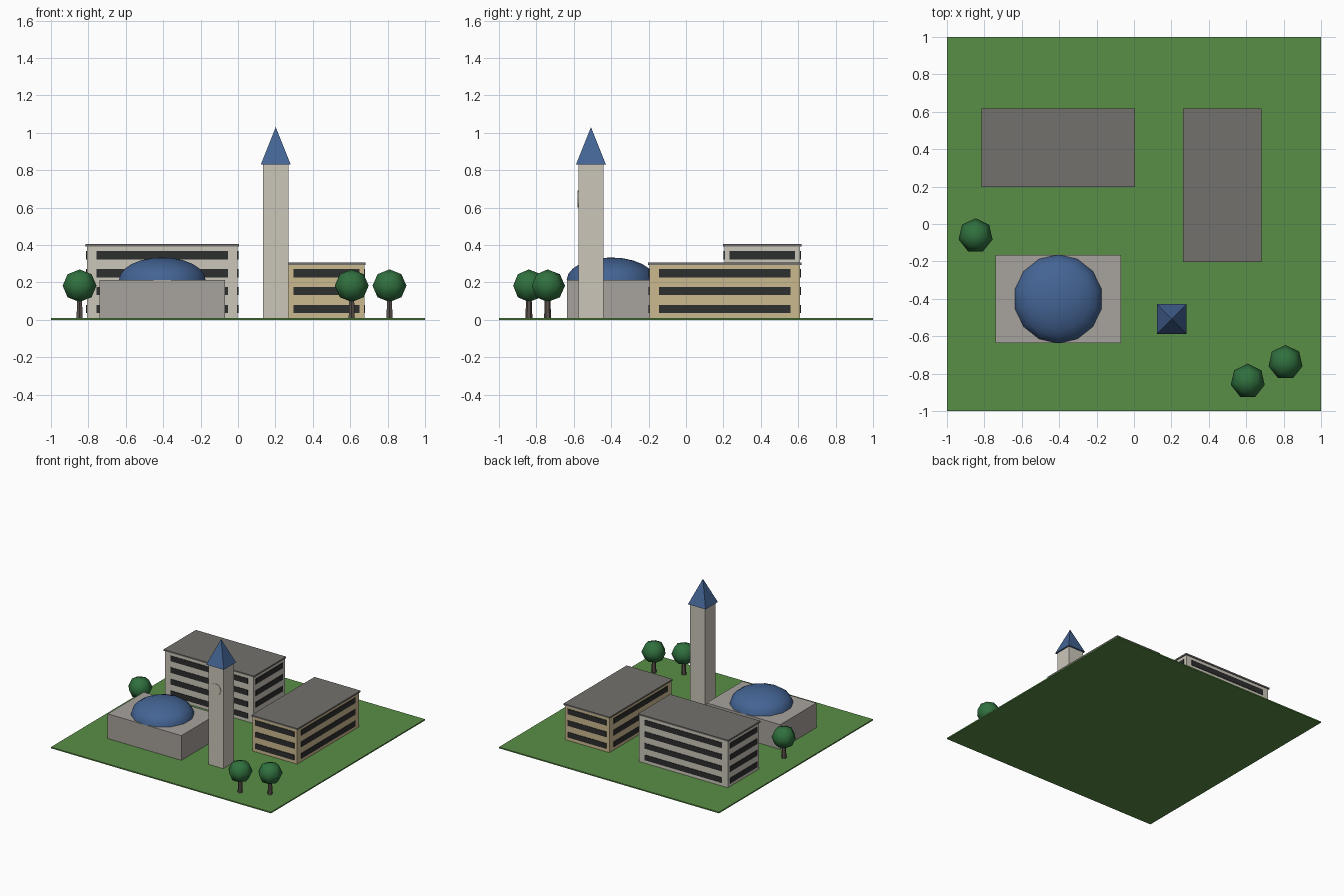
import bpy, bmesh, math
from mathutils import Matrix

if "Cube" in bpy.data.objects:
    bpy.data.objects.remove(bpy.data.objects["Cube"])


def material(name, r, g, b):
    def lin(c):
        c /= 255
        return c / 12.92 if c <= 0.04045 else ((c + 0.055) / 1.055) ** 2.4
    m = bpy.data.materials.new(name)
    m.diffuse_color = (lin(r), lin(g), lin(b), 1)
    m.use_nodes = True
    m.node_tree.nodes["Principled BSDF"].inputs["Base Color"].default_value = m.diffuse_color
    return m


GRASS = material("grass green", 90, 142, 70)
PALE = material("pale wall", 203, 198, 186)
TAN = material("tan wall", 203, 186, 143)
ROOF = material("roof grey", 116, 113, 109)
GLASS = material("dark window", 45, 46, 47)
STONE = material("hall stone", 167, 162, 156)
BLUE = material("blue roof", 68, 100, 148)
LEAF = material("leaf green", 48, 112, 62)
BARK = material("bark", 92, 84, 76)


def finish(name, bm, mat, smooth=False):
    me = bpy.data.meshes.new(name)
    bmesh.ops.recalc_face_normals(bm, faces=bm.faces)
    bm.to_mesh(me)
    bm.free()
    me.materials.append(mat)
    for p in me.polygons:
        p.use_smooth = smooth
    ob = bpy.data.objects.new(name, me)
    bpy.context.collection.objects.link(ob)
    return ob


def add_box(bm, x0, x1, y0, y1, z0, z1):
    mat = Matrix.Translation(((x0 + x1) / 2, (y0 + y1) / 2, (z0 + z1) / 2)) \
        @ Matrix.Diagonal((x1 - x0, y1 - y0, z1 - z0, 1))
    bmesh.ops.create_cube(bm, size=1, matrix=mat)


def box(name, dims, mat):
    bm = bmesh.new()
    add_box(bm, *dims)
    return finish(name, bm, mat)


def cone(name, loc, r1, r2, z0, z1, seg, mat, rot=0, smooth=False):
    bm = bmesh.new()
    bmesh.ops.create_cone(
        bm, cap_ends=True, segments=seg, radius1=r1, radius2=r2, depth=z1 - z0,
        matrix=Matrix.Translation((*loc, (z0 + z1) / 2)) @ Matrix.Rotation(rot, 4, 'Z'))
    return finish(name, bm, mat, smooth)


def office(name, x0, x1, y0, y1, floors, top, wall):
    # walls, overhanging roof slab, ribbon windows on all four sides
    box(name + "_walls", (x0, x1, y0, y1, 0.005, top - 0.01), wall)
    e = 0.007
    box(name + "_roof", (x0 - e, x1 + e, y0 - e, y1 + e, top - 0.012, top), ROOF)
    bm = bmesh.new()
    mx, my = (x1 - x0) * 0.065, (y1 - y0) * 0.065
    p = 0.004
    for i in range(floors):
        z0 = 0.036 + 0.0955 * i
        z1 = z0 + 0.044
        for y in (y0, y1):
            add_box(bm, x0 + mx, x1 - mx, y - p, y + p, z0, z1)
        for x in (x0, x1):
            add_box(bm, x - p, x + p, y0 + my, y1 - my, z0, z1)
    finish(name + "_windows", bm, GLASS)


# lawn
box("lawn", (-1, 1, -1, 1, 0, 0.01), GRASS)

# office blocks
office("tall_block", -0.808, -0.002, 0.205, 0.61, 4, 0.404, PALE)
office("low_block", 0.27, 0.675, -0.196, 0.61, 3, 0.306, TAN)

# domed hall
box("hall", (-0.74, -0.07, -0.635, -0.167, 0.005, 0.213), STONE)
bm = bmesh.new()
bmesh.ops.create_uvsphere(bm, u_segments=14, v_segments=12, radius=1)
bmesh.ops.delete(bm, geom=[v for v in bm.verts if v.co.z < -0.01], context='VERTS')
bmesh.ops.transform(bm, verts=bm.verts, matrix=Matrix.Translation((-0.405, -0.401, 0.213))
                    @ Matrix.Diagonal((0.237, 0.237, 0.12, 1)))
finish("dome", bm, BLUE, True)

# clock tower with pyramid spire and round dial on the front
TX, TY = 0.202, -0.508
box("tower", (TX - 0.068, TX + 0.068, TY - 0.068, TY + 0.068, 0.005, 0.832), PALE)
cone("spire", (TX, TY), 0.08 * math.sqrt(2), 0, 0.83, 1.03, 4, BLUE, math.pi / 4)
bm = bmesh.new()
bmesh.ops.create_cone(bm, cap_ends=True, segments=16, radius1=0.046, radius2=0.046, depth=0.008,
                      matrix=Matrix.Translation((TX, TY - 0.068, 0.645))
                      @ Matrix.Rotation(math.pi / 2, 4, 'X'))
finish("dial", bm, PALE)

# trees
for i, (x, y) in enumerate([(-0.847, -0.062), (0.608, -0.84), (0.81, -0.74)], 1):
    cone(f"trunk_{i}", (x, y), 0.019, 0.014, 0.005, 0.13, 6, BARK)
    bm = bmesh.new()
    bmesh.ops.create_uvsphere(
        bm, u_segments=7, v_segments=4, radius=1,
        matrix=Matrix.Translation((x, y, 0.182)) @ Matrix.Diagonal((0.093, 0.093, 0.087, 1)))
    finish(f"canopy_{i}", bm, LEAF, True)
